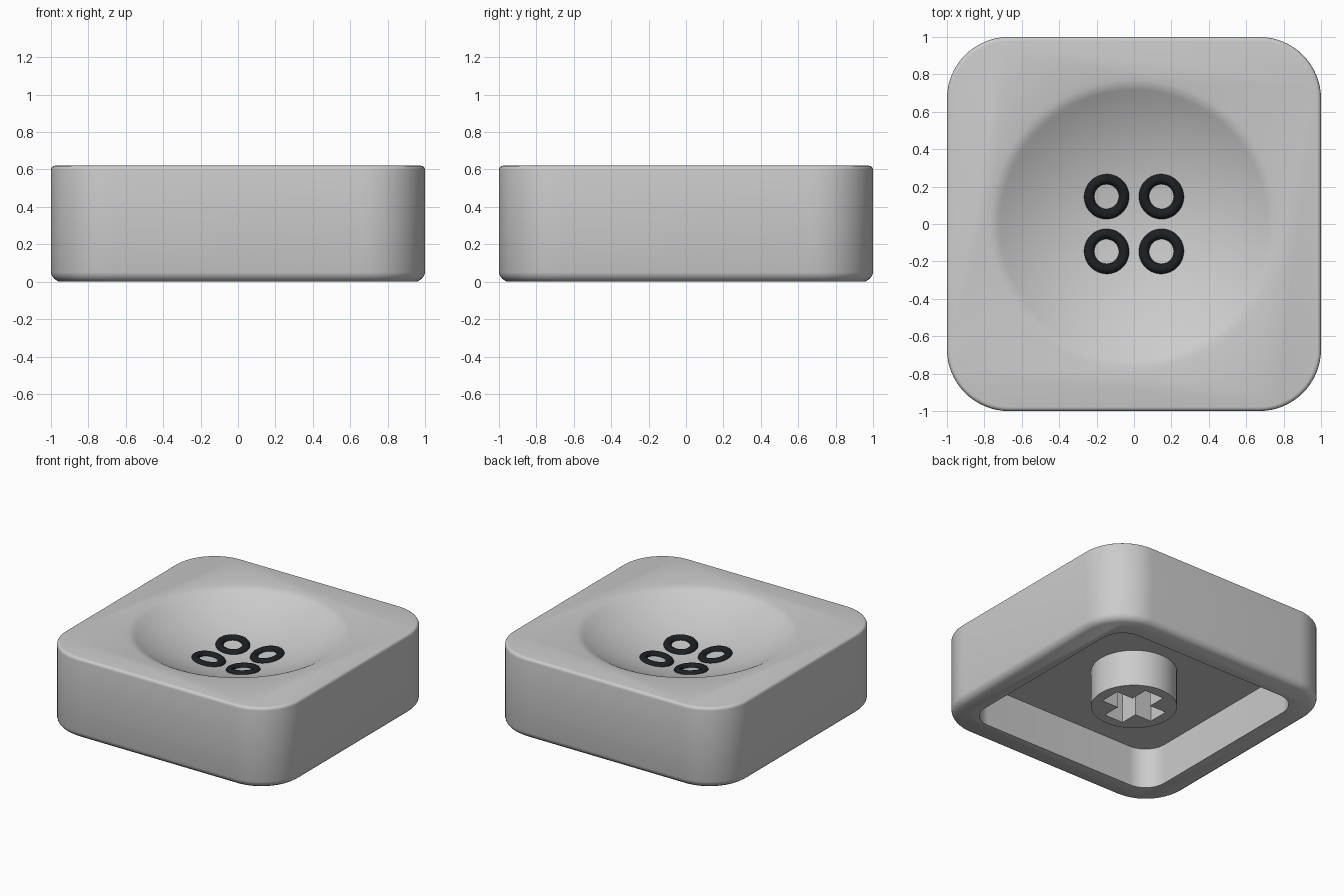
import bpy, bmesh
from math import sin, cos, pi, sqrt, asin
from mathutils import Vector

if "Cube" in bpy.data.objects:
    bpy.data.objects.remove(bpy.data.objects["Cube"])


def make_object(name, bm):
    bmesh.ops.recalc_face_normals(bm, faces=bm.faces)
    me = bpy.data.meshes.new(name)
    bm.to_mesh(me)
    bm.free()
    ob = bpy.data.objects.new(name, me)
    bpy.context.collection.objects.link(ob)
    return ob


def activate(ob):
    bpy.ops.object.select_all(action='DESELECT')
    ob.select_set(True)
    bpy.context.view_layer.objects.active = ob


def cut(ob, cutter):
    activate(ob)
    mod = ob.modifiers.new("cut", 'BOOLEAN')
    mod.operation, mod.solver, mod.object = 'DIFFERENCE', 'EXACT', cutter
    bpy.ops.object.modifier_apply(modifier=mod.name)
    bpy.data.objects.remove(cutter)


def smooth(ob, angle=35):
    activate(ob)
    bpy.ops.object.shade_smooth_by_angle(angle=angle * pi / 180)


def rounded_square(half, radius, z, seg=16):
    pts = []
    for q, (sx, sy) in enumerate([(1, 1), (-1, 1), (-1, -1), (1, -1)]):
        for i in range(seg + 1):
            a = (q + i / seg) * pi / 2
            pts.append((sx * (half - radius) + radius * cos(a),
                        sy * (half - radius) + radius * sin(a), z))
    return pts


def loft(name, loops):
    bm = bmesh.new()
    rings = [[bm.verts.new(p) for p in loop] for loop in loops]
    for a, b in zip(rings, rings[1:]):
        for i in range(len(a)):
            j = (i + 1) % len(a)
            bm.faces.new((a[i], a[j], b[j], b[i]))
    bm.faces.new(rings[0])
    bm.faces.new(rings[-1])
    return make_object(name, bm)


def circle(r, z, n=96):
    return [(r * cos(2 * pi * i / n), r * sin(2 * pi * i / n), z) for i in range(n)]


TOP, CEIL = 0.62, 0.31
DISH_R, DISH_Z, LIP = 1.39, 0.40, 0.15

# Cap body: rounded block, bevelled bottom, softly rounded top edge
loops = [rounded_square(1 - d, 0.33 - d, z)
         for d, z in [(0.04, 0), (0.018, 0.015), (0.005, 0.032), (0, 0.05)]]
for i in range(5):
    a = i / 4 * pi / 2
    d = 0.022 * (1 - cos(a))
    loops.append(rounded_square(1 - d, 0.33 - d, TOP - 0.022 * (1 - sin(a))))
body = loft("cap_body", loops)

# Underside cavity
cut(body, loft("cavity_cutter", [rounded_square(0.815, 0.17, z) for z in (-0.1, CEIL)]))

# Spherical dish with a rounded lip tangent to the flat top
zs = DISH_Z + DISH_R
lip_c = sqrt((DISH_R + LIP) ** 2 - (zs - TOP + LIP) ** 2)
theta = asin(lip_c / (DISH_R + LIP))
profile = []
for i in range(1, 21):
    a = theta * i / 20
    profile.append((DISH_R * sin(a), zs - DISH_R * cos(a)))
for i in range(1, 8):
    a = theta * (1 - i / 8)
    profile.append((lip_c - LIP * sin(a), TOP - LIP + LIP * cos(a)))
profile.append((lip_c, TOP + 0.002))
profile.append((lip_c, TOP + 0.2))
cut(body, loft("dish_cutter", [circle(r, z) for r, z in profile]))
smooth(body)

# Stem with a cross-shaped socket
stem = loft("stem", [circle(0.3, z, 64) for z in (0.03, CEIL + 0.02)])
L, W = 0.22, 0.08
cross = [(L, -W), (L, W), (W, W), (W, L), (-W, L), (-W, W),
         (-L, W), (-L, -W), (-W, -W), (-W, -L), (W, -L), (W, -W)]
cut(stem, loft("cross_cutter", [[(x, y, z) for x, y in cross] for z in (-0.1, 0.29)]))
smooth(stem)

# Four dark rings lying on the dish surface
dark = bpy.data.materials.new("dark_ring")
dark.diffuse_color = (0.012, 0.014, 0.017, 1)
dark.use_nodes = True
dark.node_tree.nodes["Principled BSDF"].inputs["Base Color"].default_value = dark.diffuse_color
P = 0.147
for sx in (-1, 1):
    for sy in (-1, 1):
        z = zs - sqrt(DISH_R ** 2 - 2 * P * P)
        pos = Vector((sx * P, sy * P, z))
        normal = (Vector((0, 0, zs)) - pos).normalized()
        bpy.ops.mesh.primitive_torus_add(
            major_radius=0.094, minor_radius=0.028, major_segments=48, minor_segments=16,
            location=pos, rotation=normal.to_track_quat('Z', 'Y').to_euler())
        ring = bpy.context.object
        ring.name = f"ring_{'left' if sx < 0 else 'right'}_{'front' if sy < 0 else 'back'}"
        ring.data.materials.append(dark)
        smooth(ring, 60)
